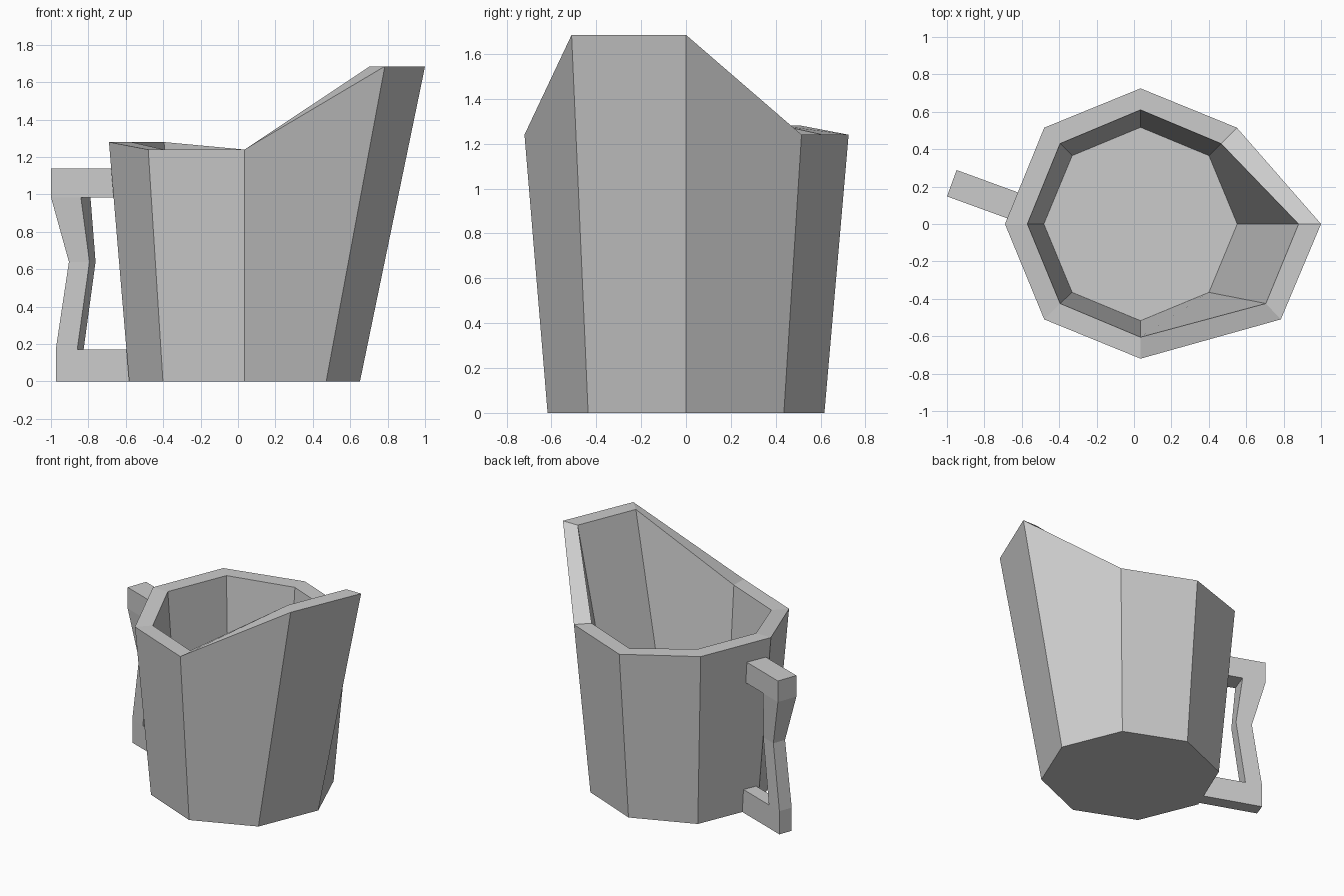
import bpy, bmesh, math
from mathutils import Vector

cube = bpy.data.objects.get("Cube")
if cube:
    bpy.data.objects.remove(cube, do_unlink=True)

# One plain clay colour
clay = bpy.data.materials.new("grey_clay")
clay.use_nodes = True
colour = (0.6, 0.6, 0.6, 1)
clay.diffuse_color = colour
clay.node_tree.nodes["Principled BSDF"].inputs["Base Color"].default_value = colour


def finish(name, bm):
    bmesh.ops.recalc_face_normals(bm, faces=bm.faces)
    mesh = bpy.data.meshes.new(name)
    bm.to_mesh(mesh)
    bm.free()
    mesh.materials.append(clay)
    obj = bpy.data.objects.new(name, mesh)
    bpy.context.collection.objects.link(obj)
    return obj


def loft(bm, rings):
    """Skin closed rings together and cap both ends."""
    loops = [[bm.verts.new(p) for p in ring] for ring in rings]
    n = len(loops[0])
    for a, b in zip(loops, loops[1:]):
        for i in range(n):
            j = (i + 1) % n
            bm.faces.new((a[i], a[j], b[j], b[i]))
    bm.faces.new(loops[0])
    bm.faces.new(loops[-1])


CENTRE_X = 0.035


def octagon(radius, z):
    return [(CENTRE_X + radius * math.cos(i * math.pi / 4),
             radius * math.sin(i * math.pi / 4), z) for i in range(8)]


# Jug body: eight-sided wall, with a tall pouring lip on the +x side
rim_z = [1.685, 1.24, 1.24, 1.28, 1.28, 1.24, 1.24, 1.685]
outer_xy = [(1, 0), (0.55, 0.515), (CENTRE_X, 0.725), (-0.48, 0.515),
            (-0.69, 0), (-0.48, -0.51), (CENTRE_X, -0.72), (0.785, -0.51)]
inner_xy = [(0.88, 0), (0.465, 0.43), (CENTRE_X, 0.61), (-0.395, 0.43),
            (-0.57, 0), (-0.395, -0.425), (CENTRE_X, -0.605), (0.705, -0.425)]
body = bmesh.new()
loft(body, [octagon(0.617, 0),
            [(x, y, z) for (x, y), z in zip(outer_xy, rim_z)],
            [(x, y, z) for (x, y), z in zip(inner_xy, rim_z)],
            octagon(0.517, 0.1)])
finish("jug_body", body)

# Handle: bent bar, as (outer reach, z), (inner reach, z), width
sections = [
    ((-0.04, 1.14), (-0.04, 0.985), 0.15),
    ((0.345, 1.14), (0.175, 0.985), 0.15),
    ((0.345, 0.985), (0.175, 0.985), 0.15),
    ((0.253, 0.64), (0.136, 0.64), 0.095),
    ((0.327, 0.17), (0.205, 0.17), 0.1),
    ((0.327, 0), (0.205, 0.17), 0.1),
    ((-0.13, 0), (-0.13, 0.17), 0.1),
]
angle = math.radians(160)
along = Vector((math.cos(angle), math.sin(angle), 0))
across = Vector((math.sin(angle), -math.cos(angle), 0))
root = Vector((-0.65, 0.1, 0))
rings = []
for outer, inner, width in sections:
    ring = []
    for (reach, z), side in ((outer, 1), (outer, -1), (inner, -1), (inner, 1)):
        ring.append(root + along * reach + across * side * width / 2 + Vector((0, 0, z)))
    rings.append(ring)
handle = bmesh.new()
loft(handle, rings)
bmesh.ops.remove_doubles(handle, verts=handle.verts, dist=0.0001)
finish("handle", handle)
